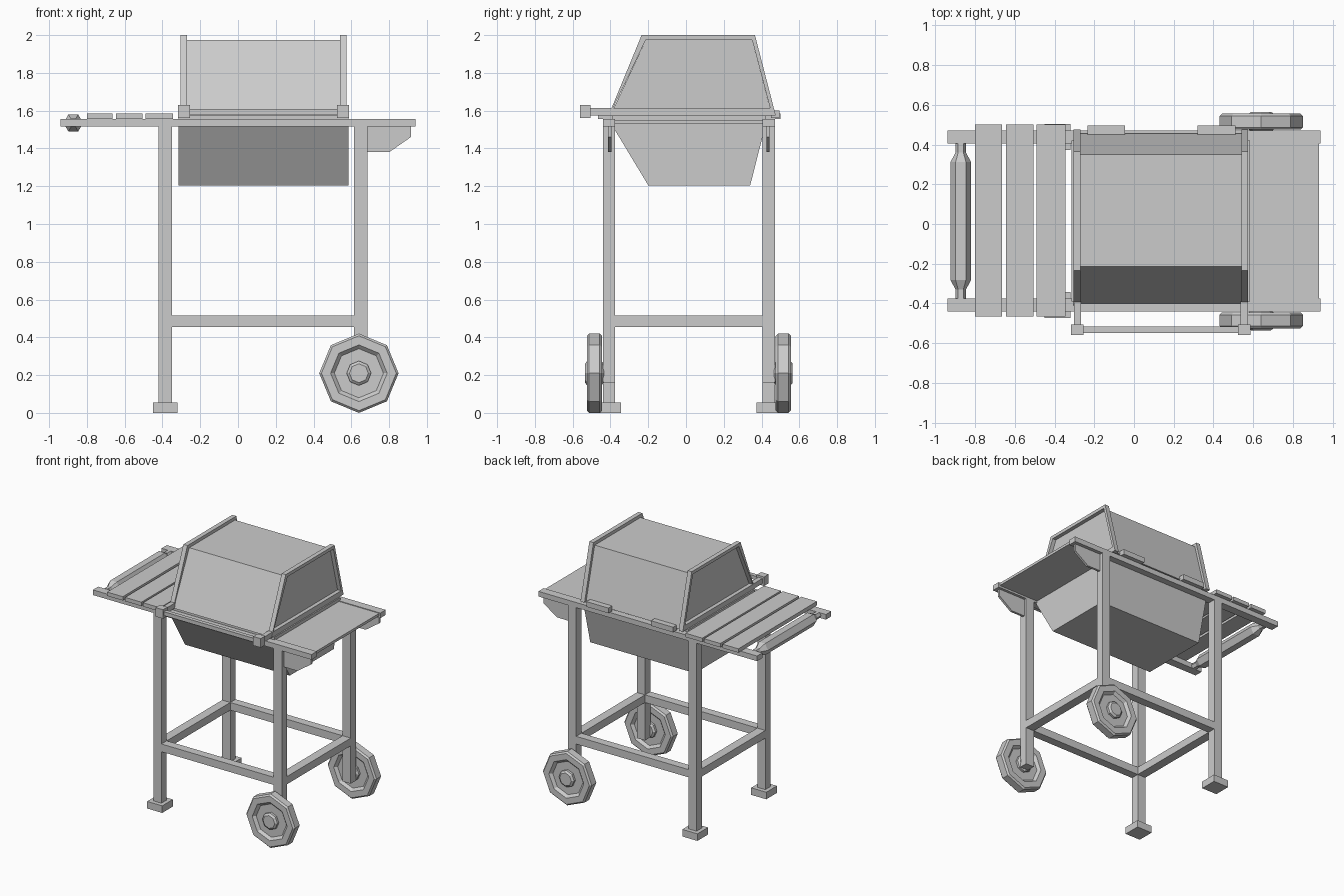
import bpy, bmesh, math
from mathutils import Vector

if "Cube" in bpy.data.objects:
    bpy.data.objects.remove(bpy.data.objects["Cube"])

grey = bpy.data.materials.new("plain grey")
grey.use_nodes = True
grey.diffuse_color = (0.6, 0.6, 0.6, 1)
grey.node_tree.nodes["Principled BSDF"].inputs["Base Color"].default_value = (0.6, 0.6, 0.6, 1)

YC = 0.015                       # depth centre of the stand
SIDES = (("front", -1), ("back", 1))


def finish(name, bm):
    bmesh.ops.recalc_face_normals(bm, faces=bm.faces)
    mesh = bpy.data.meshes.new(name)
    bm.to_mesh(mesh)
    bm.free()
    mesh.materials.append(grey)
    obj = bpy.data.objects.new(name, mesh)
    bpy.context.collection.objects.link(obj)
    return obj


def box(name, x, y, z):
    """Box from three (low, high) ranges."""
    bm = bmesh.new()
    bmesh.ops.create_cube(bm, size=1)
    for v in bm.verts:
        v.co = [r[0] if c < 0 else r[1] for c, r in zip(v.co, (x, y, z))]
    return finish(name, bm)


def mirror_y(y0, y1, s):
    return tuple(sorted((YC + s * y0, YC + s * y1)))


def prism(name, profile, lo, hi, axis):
    """Extrude a closed profile along x (points are y, z) or y (points are x, z)."""
    def place(p, t):
        return (t, *p) if axis == "x" else (p[0], t, p[1])
    bm = bmesh.new()
    a, b = ([bm.verts.new(place(p, t)) for p in profile] for t in (lo, hi))
    bm.faces.new(a)
    bm.faces.new(b)
    n = len(profile)
    for i in range(n):
        j = (i + 1) % n
        bm.faces.new((a[i], a[j], b[j], b[i]))
    return finish(name, bm)


def frame(name, outer, inner, lo, hi):
    """Open picture-frame band lying in the y-z plane."""
    bm = bmesh.new()
    loops = [[bm.verts.new((x, *p)) for p in loop]
             for x, loop in ((lo, outer), (hi, outer), (hi, inner), (lo, inner))]
    n = len(outer)
    for k in range(4):
        a, b = loops[k], loops[(k + 1) % 4]
        for i in range(n):
            j = (i + 1) % n
            bm.faces.new((a[i], a[j], b[j], b[i]))
    return finish(name, bm)


def lathe(name, profile, center, sides):
    """Turn (radius, y) points about a y axis; profile ends are capped."""
    bm = bmesh.new()
    rings = []
    for r, y in profile:
        angles = [math.tau * i / sides for i in range(sides)]
        rings.append([bm.verts.new(Vector(center) + Vector((r * math.cos(t), y, r * math.sin(t))))
                      for t in angles])
    for a, b in zip(rings, rings[1:]):
        for i in range(sides):
            j = (i + 1) % sides
            bm.faces.new((a[i], a[j], b[j], b[i]))
    bm.faces.new(rings[0])
    bm.faces.new(rings[-1])
    return finish(name, bm)


# Stand: rails, legs, feet, braces, shelf brackets and wheels on both sides
LEFT_LEG, RIGHT_LEG = (-0.42, -0.35), (0.615, 0.685)
half_wheel = [(0.05, 0.05), (0.065, 0.038), (0.065, 0.02), (0.13, 0.02),
              (0.15, 0.04), (0.198, 0.04), (0.21, 0.028)]
wheel_profile = half_wheel + [(r, -y) for r, y in reversed(half_wheel)]
bracket = [(0.685, 1.53), (0.685, 1.38), (0.80, 1.38), (0.915, 1.46), (0.915, 1.53)]

for side, s in SIDES:
    beam = mirror_y(0.39, 0.455, s)
    box(side + "_top_rail", (-0.94, 0.94), beam, (1.515, 1.555))
    box(side + "_footed_leg", LEFT_LEG, beam, (0.05, 1.515))
    box(side + "_wheeled_leg", RIGHT_LEG, beam, (0.16, 1.515))
    box(side + "_foot", (-0.45, -0.32), mirror_y(0.358, 0.488, s), (0, 0.055))
    box(side + "_brace", (LEFT_LEG[1], RIGHT_LEG[0]), beam, (0.455, 0.515))
    prism(side + "_shelf_bracket", bracket, *mirror_y(0.41, 0.428, s), "y")
    lathe(side + "_wheel", wheel_profile, (0.64, YC + s * 0.5, 0.21), 8)
for name, x in (("footed_end_brace", LEFT_LEG), ("wheeled_end_brace", RIGHT_LEG)):
    box(name, x, (YC - 0.39, YC + 0.39), (0.455, 0.515))

# Side shelf and slatted table
box("side_shelf", (0.58, 0.93), (YC - 0.39, YC + 0.39), (1.53, 1.55))
for i, x in enumerate(((-0.80, -0.665), (-0.645, -0.505), (-0.49, -0.345))):
    box(f"table_slat_{i + 1}", x, (-0.465, 0.50), (1.555, 1.585))

# Tapered push handle between the rails
lathe("push_handle", [(0.026, -0.39), (0.026, -0.345), (0.052, -0.297),
                      (0.052, 0.297), (0.026, 0.345), (0.026, 0.39)],
      (-0.872, YC, 1.535), 6)

# Firebox
prism("firebox", [(-0.20, 1.205), (0.34, 1.205), (0.42, 1.52), (0.42, 1.575),
                  (-0.39, 1.575), (-0.39, 1.52)], -0.315, 0.585, "x")

# Lid with raised end bands
outer = [(-0.41, 1.575), (0.475, 1.575), (0.365, 2.0), (-0.235, 2.0)]
inner = [(-0.385, 1.615), (0.445, 1.615), (0.35, 1.975), (-0.213, 1.975)]
prism("lid", [(-0.40, 1.575), (0.455, 1.575)] + inner[2:], -0.275, 0.545, "x")
for name, lo, hi in (("left_lid_band", 0.54, 0.575), ("right_lid_band", -0.305, -0.27)):
    frame(name, outer, inner, lo, hi)

# Lid handle on two arms, and rear hinges
for name, x in (("left", 0.555), ("right", -0.285)):
    box(name + "_handle_arm", (x - 0.018, x + 0.018), (-0.51, -0.39), (1.575, 1.615))
    box(name + "_handle_block", (x - 0.032, x + 0.032), (-0.56, -0.505), (1.56, 1.63))
box("lid_handle_bar", (-0.26, 0.53), (-0.548, -0.517), (1.58, 1.61))
for name, x in (("left_hinge", (0.32, 0.51)), ("right_hinge", (-0.235, -0.045))):
    box(name, x, (0.45, 0.495), (1.56, 1.60))
